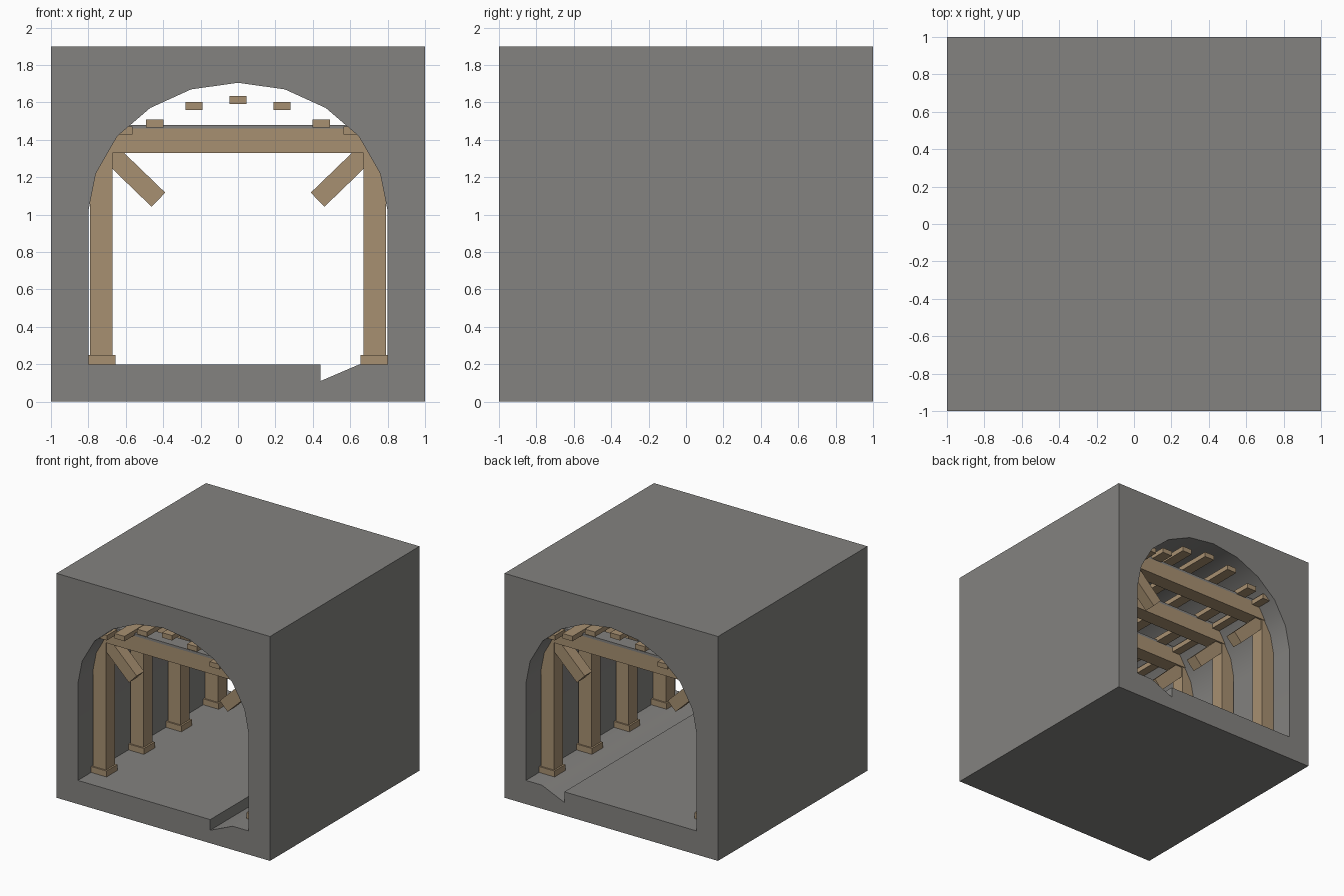
import bpy
import math

cube = bpy.data.objects.get("Cube")
if cube:
    bpy.data.objects.remove(cube, do_unlink=True)


def make_material(name, rgb):
    mat = bpy.data.materials.new(name)
    mat.use_nodes = True
    mat.diffuse_color = (*rgb, 1)
    mat.node_tree.nodes["Principled BSDF"].inputs["Base Color"].default_value = (*rgb, 1)
    return mat


rock = make_material("grey rock", (0.23, 0.225, 0.215))
wood = make_material("brown timber", (0.39, 0.28, 0.165))


def add_mesh(name, verts, faces, mat):
    mesh = bpy.data.meshes.new(name)
    mesh.from_pydata(verts, [], faces)
    mesh.materials.append(mat)
    obj = bpy.data.objects.new(name, mesh)
    bpy.context.collection.objects.link(obj)
    return obj


def box(name, center, size, mat, tilt=0):
    bpy.ops.mesh.primitive_cube_add(size=1, location=center, rotation=(0, tilt, 0))
    obj = bpy.context.object
    obj.name = name
    obj.scale = size
    obj.data.materials.append(mat)
    return obj


def prism(name, profile, y0, y1, mat):
    """Extrude an x-z outline along y."""
    n = len(profile)
    verts = [(x, y, z) for y in (y0, y1) for x, z in profile]
    faces = [tuple(range(n)), tuple(reversed(range(n, 2 * n)))]
    faces += [(i, i + n, (i + 1) % n + n, (i + 1) % n) for i in range(n)]
    return add_mesh(name, verts, faces, mat)


# Rock block with an arched tunnel and a drainage ditch cut through it
arch = [(0.8, 1.02), (0.76, 1.22), (0.645, 1.42), (0.47, 1.57), (0.25, 1.67)]
outline = [(-0.8, 0.2), (0.44, 0.2), (0.44, 0.11), (0.65, 0.2), (0.8, 0.2)]
outline += arch + [(0, 1.705)] + [(-x, z) for x, z in reversed(arch)]
block = box("rock_block", (0, 0, 0.95), (2, 2, 1.9), rock)
cutter = prism("tunnel_cutter", outline, -1.1, 1.1, rock)
cutter.hide_render = True
cut = block.modifiers.new("tunnel", "BOOLEAN")
cut.operation = "DIFFERENCE"
cut.solver = "EXACT"
cut.object = cutter
bpy.context.view_layer.objects.active = block
bpy.ops.object.modifier_apply(modifier=cut.name)
bpy.data.objects.remove(cutter, do_unlink=True)
bpy.ops.object.select_all(action="DESELECT")
block.select_set(True)
bpy.context.view_layer.objects.active = block
bpy.ops.object.shade_smooth_by_angle(angle=math.radians(30))

# Four timber frames
for number in range(4):
    y = -0.75 + 0.5 * number
    box(f"cross_beam_{number}", (0, y, 1.395), (1.5, 0.13, 0.13), wood)
    box(f"beam_cap_{number}", (0, y, 1.47), (1.24, 0.13, 0.02), rock)
    for side, name in ((-1, "right"), (1, "left")):
        box(f"{name}_post_{number}", (side * 0.73, y, 0.78), (0.12, 0.12, 1.16), wood)
        box(f"{name}_post_base_{number}", (side * 0.728, y, 0.225),
            (0.145, 0.145, 0.05), wood)
        box(f"{name}_brace_{number}", (side * 0.555, y, 1.205),
            (0.36, 0.1, 0.105), wood, -side * math.radians(44))

# Roof planks running the length of the tunnel
planks = [(-0.61, 1.45), (-0.445, 1.487), (-0.235, 1.58), (0, 1.613),
          (0.235, 1.58), (0.445, 1.487), (0.61, 1.45)]
for number, (x, z) in enumerate(planks):
    box(f"roof_plank_{number}", (x, 0, z), (0.093, 1.9, 0.042), wood)
